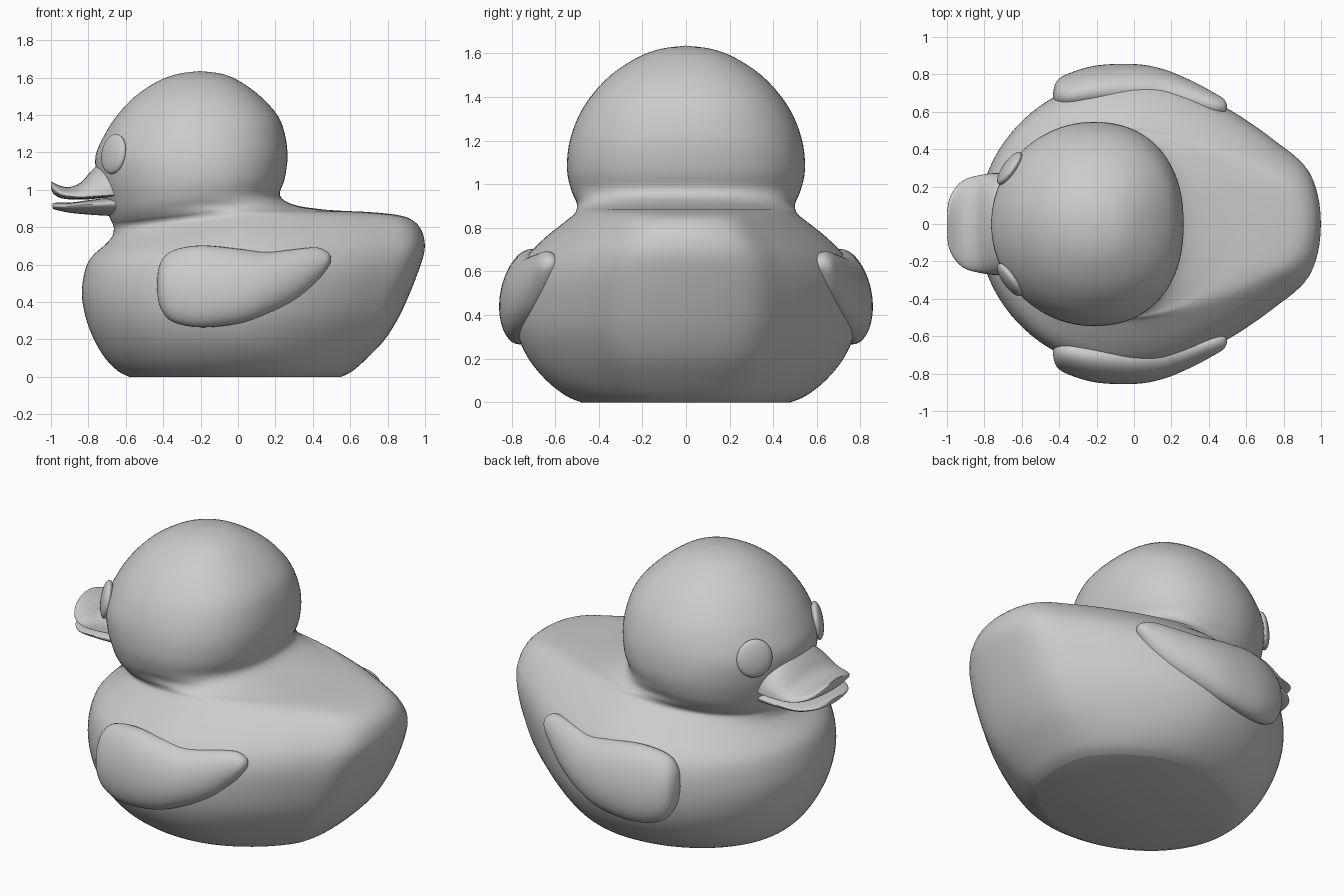
import bpy, bmesh, math
from math import sin, cos, pi
from mathutils import Matrix, Vector

if "Cube" in bpy.data.objects:
    bpy.data.objects.remove(bpy.data.objects["Cube"])


def spline(rows, t):
    """Smooth interpolation through rows; t counts in rows."""
    n = len(rows) - 1
    i = min(int(t), n - 1)
    f = t - i
    a, b, c, d = (rows[min(max(k, 0), n)] for k in (i - 1, i, i + 1, i + 2))
    return [0.5 * (2*q + (r - p)*f + (2*p - 5*q + 4*r - s)*f*f + (3*q - p - 3*r + s)*f**3)
            for p, q, r, s in zip(a, b, c, d)]


def smooth(ob):
    bpy.ops.object.select_all(action='DESELECT')
    ob.select_set(True)
    bpy.context.view_layer.objects.active = ob
    bpy.ops.object.shade_smooth_by_angle(angle=math.radians(50))


def loft(name, rows, ring, sides, steps):
    """Skin rings made from smoothly interpolated station rows."""
    count = (len(rows) - 1) * steps + 1
    bm = bmesh.new()
    rings = []
    for k in range(count):
        row = spline(rows, k / steps)
        rings.append([bm.verts.new(ring(row, 2 * pi * j / sides)) for j in range(sides)])
    for r0, r1 in zip(rings, rings[1:]):
        for j in range(sides):
            m = (j + 1) % sides
            bm.faces.new((r0[j], r0[m], r1[m], r1[j]))
    bm.faces.new(rings[0][::-1])
    bm.faces.new(rings[-1])
    bmesh.ops.recalc_face_normals(bm, faces=bm.faces)
    mesh = bpy.data.meshes.new(name)
    bm.to_mesh(mesh)
    bm.free()
    ob = bpy.data.objects.new(name, mesh)
    bpy.context.collection.objects.link(ob)
    smooth(ob)


# Body and head: horizontal slices (z, front x, back x, half width, widest x, tail mix)
body_rows = [
    (0, -.58, .55, .48, 0, .5), (.03, -.64, .61, .55, 0, .6),
    (.10, -.71, .69, .64, 0, .8), (.20, -.77, .785, .722, 0, 1),
    (.32, -.815, .86, .775, 0, 1), (.45, -.835, .92, .79, 0, 1),
    (.58, -.815, .97, .775, 0, 1), (.68, -.765, .998, .72, 0, 1),
    (.76, -.71, .99, .64, 0, 1), (.82, -.672, .955, .565, 0, 1),
    (.86, -.664, .88, .515, 0, 1), (.88, -.668, .72, .503, -.04, .9),
    (.893, -.675, .48, .50, -.12, .5), (.92, -.69, .30, .503, -.2, 0),
    (.97, -.715, .225, .525, -.22, 0), (1.06, -.75, .25, .545, -.22, 0),
    (1.18, -.762, .265, .537, -.22, 0), (1.3, -.71, .25, .498, -.22, 0),
    (1.4, -.645, .21, .438, -.215, 0), (1.5, -.55, .12, .345, -.21, 0),
    (1.58, -.43, .01, .224, -.21, 0), (1.62, -.32, -.085, .117, -.205, 0),
    (1.635, -.206, -.204, .001, -.205, 0)]
# Blunt tail outline, with one extra guide point at each end
tail = [(-.25, .94), (0, 1), (.26, .94), (.52, .79), (.76, .59),
        (.945, .37), (1, 0), (.945, -.37)]


def body_ring(row, a):
    z, xf, xb, w, xc, mix = row
    c, s = cos(a), sin(a)
    if c >= 0:
        # the neck crease dips towards the chest
        dip = .07 * c * max(0, 1 - ((z - .85) / .25) ** 2) ** 2
        return (xc + (xf - xc) * c, w * s, z - dip)
    q = math.asin(min(1, -c)) / (pi / 2)
    tu, tv = spline(tail, 1 + 5 * q)
    eu, ev = (-c) ** .87, abs(s) ** .87
    u, v = eu + (tu - eu) * mix, ev + (tv - ev) * mix
    return (xc + (xb - xc) * u, math.copysign(w * v, s), z)


loft("body_and_head", body_rows, body_ring, 96, 4)

# Wings: stations along x (x, bottom z, top z, centre y, half thickness)
wing_rows = [
    (-.434, .47, .51, .685, .008), (-.415, .37, .61, .70, .06),
    (-.35, .295, .675, .71, .092), (-.2, .265, .703, .735, .11),
    (0, .285, .685, .742, .111), (.15, .335, .668, .725, .103),
    (.3, .41, .682, .685, .083), (.42, .51, .692, .645, .06),
    (.48, .585, .668, .63, .038), (.497, .62, .64, .627, .008)]


def wing_ring(side):
    def ring(row, a):
        x, zb, zt, y, h = row
        lean = .06 * (zt - zb)
        return (x, side * (y + h * cos(a) - lean * sin(a)),
                (zb + zt) / 2 + (zt - zb) / 2 * sin(a))
    return ring


# Beak: stations along x (x, half width, bottom z, edge z, top z)
upper_rows = [
    (-1.0, .07, 1.005, 1.028, 1.045), (-.985, .14, .978, 1.005, 1.037),
    (-.95, .20, .957, .98, 1.022), (-.9, .24, .949, .967, 1.015),
    (-.84, .258, .948, .962, 1.04), (-.79, .267, .95, .965, 1.095),
    (-.74, .272, .955, .968, 1.14), (-.66, .265, .96, .973, 1.16),
    (-.55, .22, .965, .975, 1.12)]
lower_rows = [
    (-.992, .08, .9, .915, .926), (-.97, .16, .892, .912, .932),
    (-.9, .228, .878, .912, .932), (-.8, .252, .868, .922, .945),
    (-.66, .25, .86, .93, .962), (-.55, .21, .86, .93, .965)]


def beak_ring(row, a):
    x, w, zb, ze, zt = row
    s = sin(a)
    return (x, w * cos(a), ze + (zt - ze if s > 0 else ze - zb) * s)


loft("upper_beak", upper_rows, beak_ring, 48, 4)
loft("lower_beak", lower_rows, beak_ring, 48, 4)

for side, label in ((1, "left"), (-1, "right")):
    loft(label + "_wing", wing_rows, wing_ring(side), 40, 4)
    # Eyes: flattened ellipsoids lying on the head
    bpy.ops.mesh.primitive_uv_sphere_add(segments=40, ring_count=20)
    eye = bpy.context.object
    eye.name = label + "_eye"
    turn = (Matrix.Rotation(side * math.radians(-35), 4, 'Z')
            @ Matrix.Rotation(math.radians(9), 4, 'Y'))
    size = Matrix.Diagonal(Vector((.034, .103, .108, 1)))
    eye.data.transform(Matrix.Translation((-.665, side * .298, 1.192)) @ turn @ size)
    smooth(eye)
